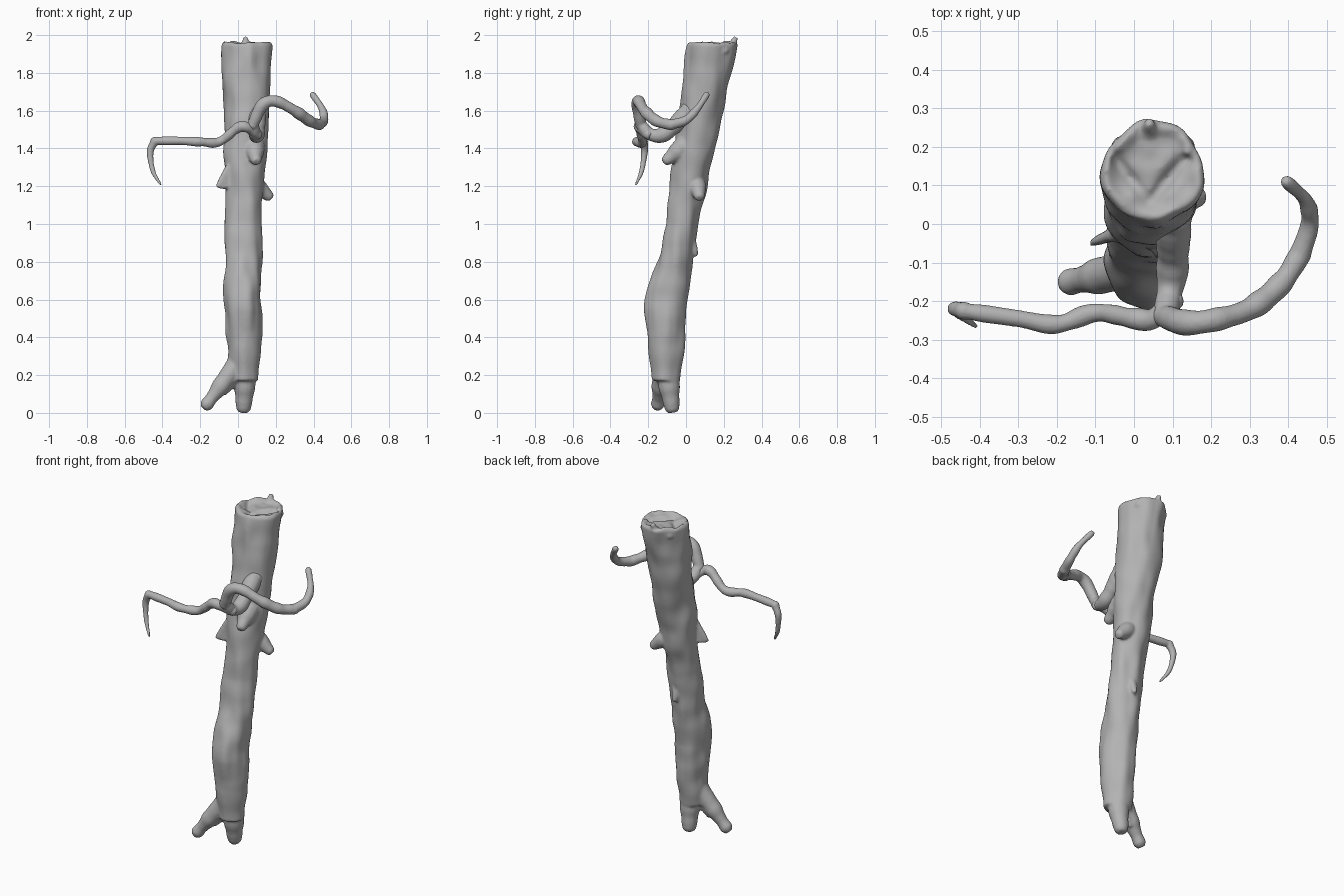
import bpy, bmesh, math
from mathutils import Vector, noise

cube = bpy.data.objects.get("Cube")
if cube:
    bpy.data.objects.remove(cube, do_unlink=True)

GREY = (0.45, 0.45, 0.45, 1)
material = bpy.data.materials.new("grey wood")
material.use_nodes = True
material.diffuse_color = GREY
material.node_tree.nodes["Principled BSDF"].inputs["Base Color"].default_value = GREY


def circle(sides):
    """Unit directions around a full turn."""
    return [(math.cos(math.tau * i / sides), math.sin(math.tau * i / sides)) for i in range(sides)]


def bell(value, width):
    return math.exp(-(value / width) ** 2)


def spline(points, steps):
    """Smooth path passing through every point."""
    points = [Vector(p) for p in points]
    before = points[0] * 2 - points[1]
    after = points[-1] * 2 - points[-2]
    padded = [before, *points, after]
    path = []
    for a, b, c, d in zip(padded, padded[1:], padded[2:], padded[3:]):
        start_pull, end_pull = (c - a) / 2, (d - b) / 2
        for i in range(steps):
            t = i / steps
            ease = t * t * (3 - 2 * t)
            path.append(b.lerp(c, ease) + start_pull * t * (1 - t) ** 2 - end_pull * t * t * (1 - t))
    return path + [points[-1]]


def loft(bm, rings):
    """Skin a list of equal rings of coordinates and close both ends."""
    loops = [[bm.verts.new(co) for co in ring] for ring in rings]
    for low, high in zip(loops, loops[1:]):
        for i in range(len(low)):
            bm.faces.new((low[i - 1], low[i], high[i], high[i - 1]))
    bm.faces.new(loops[0][::-1])
    bm.faces.new(loops[-1])


def limb(bm, start_radius, end_radius, *points):
    """Gnarled round limb that tapers evenly and has domed ends."""
    path = spline(points, 8)
    first = (path[0] - path[1]).normalized()
    last = (path[-1] - path[-2]).normalized()
    stations = []
    for i, centre in enumerate(path):
        share = i / (len(path) - 1)
        radius = start_radius + (end_radius - start_radius) * share
        stations.append((centre, radius * (1 + 0.2 * noise.noise(centre * 20))))
    for swell, reach in ((0.9, 0.4), (0.6, 0.8)):
        stations.insert(0, (path[0] + first * start_radius * reach, start_radius * swell))
        stations.append((path[-1] + last * end_radius * reach, end_radius * swell))
    rings = []
    side = first.orthogonal()
    for i, (centre, radius) in enumerate(stations):
        ahead = stations[min(i + 1, len(stations) - 1)][0]
        behind = stations[max(i - 1, 0)][0]
        axis = (ahead - behind).normalized()
        side = (side - axis * side.dot(axis)).normalized()
        other = axis.cross(side)
        rings.append([centre + (side * c + other * s) * radius for c, s in circle(14)])
    loft(bm, rings)


def finish(name, bm, voxel):
    """Fuse the overlapping pieces into one soft skin."""
    bmesh.ops.recalc_face_normals(bm, faces=bm.faces)
    mesh = bpy.data.meshes.new(name)
    bm.to_mesh(mesh)
    bm.free()
    mesh.materials.append(material)
    obj = bpy.data.objects.new(name, mesh)
    bpy.context.collection.objects.link(obj)
    remesh = obj.modifiers.new("fuse", 'REMESH')
    remesh.mode = 'VOXEL'
    remesh.voxel_size = voxel
    remesh.use_smooth_shade = True
    soften = obj.modifiers.new("soften", 'SMOOTH')
    soften.iterations = 3


def trunk_ring(z):
    """Cross-section: upright below, leaning back above, swollen near the knee."""
    upper = max(0, z - 1)
    knee = bell(z - 0.6, 0.15)
    taper = min(1, 0.6 + z)
    wide = (0.095 + 0.04 * upper) * taper
    deep = wide + 0.02 * knee - 0.01 * bell(z - 1, 0.2)
    middle = Vector((0.03 + 0.02 * upper, 0.17 * max(0, z - 0.55) - 0.1 - 0.015 * knee, z))
    ring = []
    for c, s in circle(40):
        co = middle + Vector((c * wide, s * deep, 0))
        furrow = noise.noise(Vector((co.x * 16, co.y * 16, z * 4)))
        lump = noise.noise(co * 9)
        ring.append(co + Vector((c, s, 0)) * (0.012 * furrow + 0.008 * lump))
    return ring


# Trunk shaft
bm = bmesh.new()
BASE, TOP, LEVELS = 0.17, 1.95, 90
rings = [trunk_ring(BASE + (TOP - BASE) * i / LEVELS) for i in range(LEVELS + 1)]

# Hollowed broken top with a V-shaped crease
rim = rings[-1]
heart = sum(rim, Vector()) / len(rim)
for step in range(1, 10):
    ring = []
    for co in rim:
        p = co.lerp(heart, step / 10)
        crease = p.y - 0.06 - 1.2 * abs(p.x - 0.04)
        hollow = 0.02 * min(1, step / 3) + 0.02 * bell(crease, 0.025) * (step > 1)
        p.z += 0.02 - hollow + 0.012 * noise.noise(p * 20)
        ring.append(p)
    rings.append(ring)
loft(bm, rings)

# Splinters on the rim
limb(bm, 0.03, 0.015, (0.04, 0.23, 1.92), (0.04, 0.26, 1.98))
limb(bm, 0.03, 0.015, (0.13, 0.2, 1.92), (0.14, 0.19, 1.95))
limb(bm, 0.03, 0.01, (-0.03, 0.2, 1.92), (-0.04, 0.2, 1.96))

# Forked feet with a small stub between them
limb(bm, 0.065, 0.042, (0.03, -0.1, 0.28), (0.035, -0.09, 0.15), (0.03, -0.075, 0.035))
limb(bm, 0.06, 0.035, (0, -0.11, 0.27), (-0.07, -0.13, 0.17), (-0.165, -0.15, 0.045))
limb(bm, 0.04, 0.01, (-0.03, -0.12, 0.18), (-0.07, -0.115, 0.1))

# Ridge down the front of the knee
limb(bm, 0.045, 0.035, (0.04, -0.165, 0.64), (0.05, -0.165, 0.52), (0.01, -0.16, 0.4), (0.03, -0.13, 0.28))

# Front stub, left stub and back bump
limb(bm, 0.065, 0.03, (0.085, -0.02, 1.4), (0.095, -0.1, 1.34))
limb(bm, 0.05, 0.03, (0.1, 0.06, 1.2), (0.16, 0.07, 1.15))
limb(bm, 0.03, 0.015, (0.04, 0.03, 0.9), (0.04, 0.05, 0.84))

# Flat pointed spur on the right, fanned from several roots
for k in range(4):
    limb(bm, 0.025, 0.008, (-0.03, -0.02, 1.32 - k * 0.035), (-0.075, -0.035, 1.26 - k * 0.02), (-0.11, -0.05, 1.2))
finish("trunk", bm, 0.008)

# Left branch: leaves the front of the trunk, arches up and curls back
bm = bmesh.new()
limb(bm, 0.048, 0.03, (0.1, 0.02, 1.6), (0.1, -0.11, 1.48), (0.09, -0.19, 1.475), (0.08, -0.24, 1.53))
limb(bm, 0.033, 0.028, (0.08, -0.24, 1.53), (0.13, -0.255, 1.63), (0.2, -0.25, 1.65),
     (0.3, -0.22, 1.6), (0.38, -0.155, 1.545), (0.43, -0.08, 1.525))
limb(bm, 0.029, 0.016, (0.43, -0.08, 1.525), (0.455, 0, 1.55), (0.445, 0.06, 1.61), (0.395, 0.11, 1.685))
finish("left_branch", bm, 0.006)

# Right branch: runs sideways, then droops to a thin tip
bm = bmesh.new()
limb(bm, 0.03, 0.02, (0.1, -0.2, 1.475), (0.05, -0.245, 1.51), (0, -0.245, 1.51), (-0.1, -0.23, 1.435),
     (-0.2, -0.26, 1.435), (-0.3, -0.245, 1.44), (-0.44, -0.225, 1.44))
limb(bm, 0.023, 0.006, (-0.44, -0.225, 1.44), (-0.465, -0.22, 1.38), (-0.45, -0.235, 1.28), (-0.41, -0.265, 1.21))
finish("right_branch", bm, 0.005)
